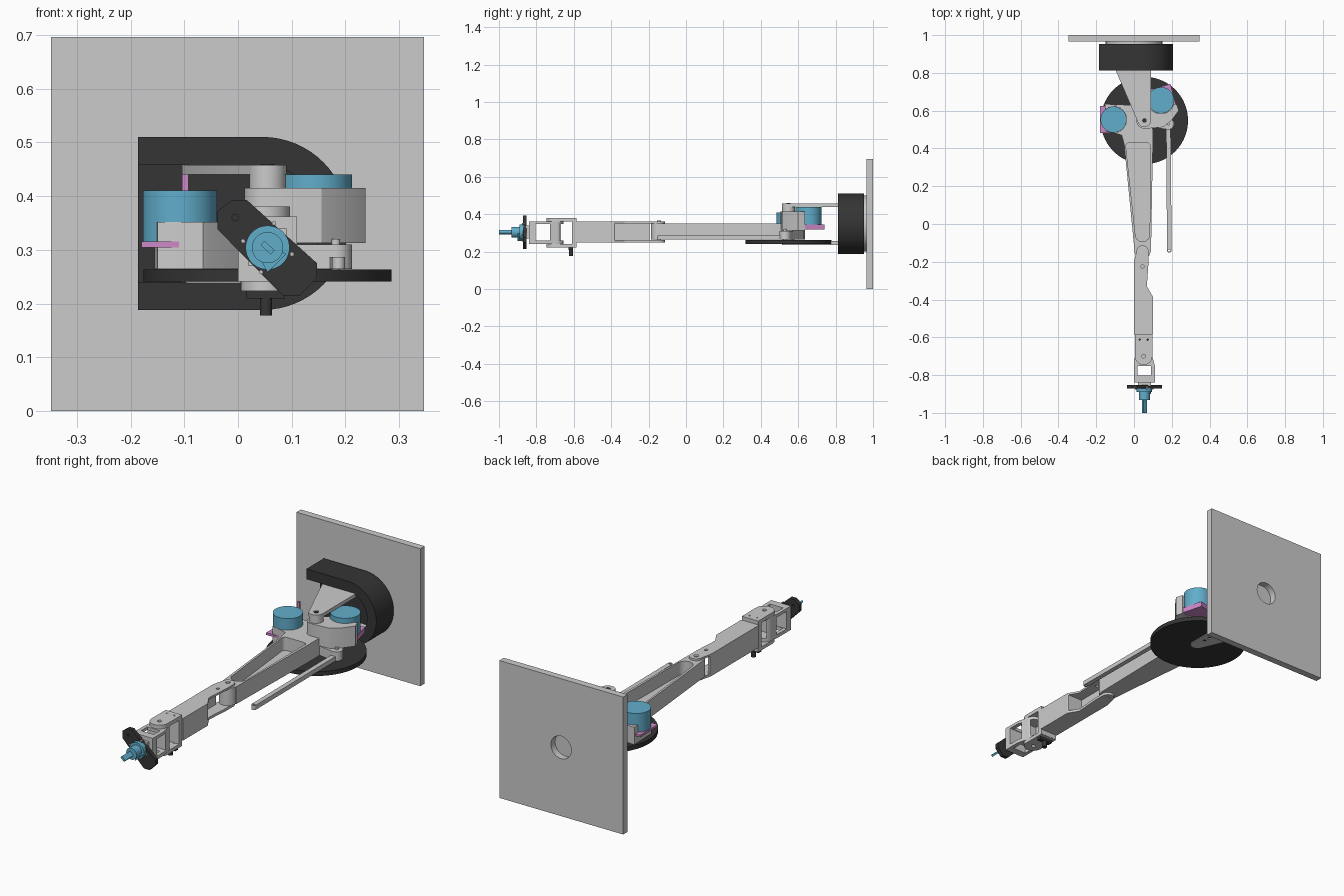
import bpy, bmesh, math
from mathutils import Vector


def material(name, rgb):
    m = bpy.data.materials.new(name)
    m.diffuse_color = (*rgb, 1)
    return m


BLACK = material("black", (0.035, 0.035, 0.035))
BLUE = material("blue", (0.12, 0.42, 0.60))
PINK = material("pink", (0.62, 0.25, 0.58))
MAP = {'x': lambda a, b, h: (h, a, b),
       'y': lambda a, b, h: (a, h, b),
       'z': lambda a, b, h: (a, b, h)}


def arc(cx, cy, r, a0, a1, n=20):
    return [(cx + r * math.cos(math.radians(a0 + (a1 - a0) * i / n)),
             cy + r * math.sin(math.radians(a0 + (a1 - a0) * i / n))) for i in range(n + 1)]


def prism(name, pts, lo, hi, axis='z', mat=None):
    """Extrude a 2D outline along an axis."""
    bm = bmesh.new()
    f = MAP[axis]
    a = [bm.verts.new(f(*p, lo)) for p in pts]
    b = [bm.verts.new(f(*p, hi)) for p in pts]
    n = len(pts)
    bm.faces.new(a)
    bm.faces.new(b[::-1])
    for i in range(n):
        bm.faces.new((a[i], b[i], b[(i + 1) % n], a[(i + 1) % n]))
    bmesh.ops.recalc_face_normals(bm, faces=bm.faces[:])
    me = bpy.data.meshes.new(name)
    bm.to_mesh(me)
    bm.free()
    ob = bpy.data.objects.new(name, me)
    bpy.context.collection.objects.link(ob)
    if mat:
        me.materials.append(mat)
    return ob


def box(name, x, y, z, mat=None):
    return prism(name, [(x[0], y[0]), (x[1], y[0]), (x[1], y[1]), (x[0], y[1])], z[0], z[1], 'z', mat)


def cyl(name, c, r, lo, hi, axis='z', mat=None, n=48):
    return prism(name, arc(c[0], c[1], r, 0, 360 * (n - 1) / n, n - 1), lo, hi, axis, mat)


def capsule(name, p, q, r, lo, hi, mat=None):
    t = math.degrees(math.atan2(q[1] - p[1], q[0] - p[0]))
    return prism(name, arc(*p, r, t + 90, t + 270) + arc(*q, r, t - 90, t + 90), lo, hi, 'z', mat)


def cut(ob, *cutters):
    """Subtract the cutters and delete them."""
    bpy.context.view_layer.objects.active = ob
    for c in cutters:
        c.hide_render = True
        m = ob.modifiers.new("cut", 'BOOLEAN')
        m.operation, m.object, m.solver = 'DIFFERENCE', c, 'EXACT'
        bpy.ops.object.modifier_apply(modifier=m.name)
        bpy.data.objects.remove(c)


P = (0.055, 0.548)      # shoulder axis
E = (0.045, -0.145)     # elbow axis

# wall plate with shallow centre hole, and flange
wall = box("wall_plate", (-0.348, 0.346), (0.965, 1.0), (0, 0.696))
cut(wall, cyl("c", (0, 0.348), 0.057, 0.95, 1.1, 'y'))
cyl("wall_flange", (0, 0.35), 0.15, 0.95, 0.966, 'y')

# horseshoe base with back web
outer = arc(0.045, 0.349, 0.161, -90, 90, 32)
inner = arc(0.045, 0.349, 0.109, 90, -90, 32)
prism("base_horseshoe", [(-0.186, 0.188)] + outer + [(-0.186, 0.51), (-0.186, 0.458)] + inner
      + [(-0.186, 0.24)], 0.813, 0.952, 'y', BLACK)
prism("base_web", [(-0.186, 0.23)] + arc(0.045, 0.349, 0.119, -90, 90, 32) + [(-0.186, 0.468)],
      0.92, 0.951, 'y', BLACK)

# upper and lower shoulder brackets
for name, lo, hi in (("upper", 0.44, 0.458), ("lower", 0.237, 0.256)):
    br = prism(name + "_shoulder_bracket", [(-0.104, 0.93), (-0.104, 0.83)] + arc(*P, 0.035, 200, 360)
               + [(0.09, 0.93)], lo, hi)
    if name == "lower":
        cut(br, *[cyl("c", (0.055, 0.6 + 0.035 * i), 0.008, 0.2, 0.3, n=16) for i in range(3)])
cyl("shoulder_shaft", P, 0.012, 0.24, 0.46, mat=BLACK, n=24)
cyl("shoulder_hub", P, 0.034, 0.262, 0.44)
cyl("shoulder_disc", P, 0.231, 0.241, 0.263, mat=BLACK, n=96)

# upper arm with motor seat and tapered pocket
upper = prism("upper_arm", [(-0.155, 0.635), (-0.02, 0.63), (0.03, 0.60), (0.085, 0.57), (0.10, 0.50),
                            (0.10, 0.42), (0.09, -0.145)] + arc(*E, 0.042, 0, -180)
              + [(-0.052, 0.42), (-0.065, 0.47), (-0.09, 0.478), (-0.15, 0.49)], 0.264, 0.352)
pocket = prism("c", arc(0.045, -0.055, 0.038, 180, 360) + arc(0.068, 0.412, 0.018, 0, 90, 6)
               + arc(-0.025, 0.412, 0.018, 90, 180, 6), 0.285, 0.4)
cut(upper, pocket, cyl("c", (-0.108, 0.553), 0.0695, 0.315, 0.4))

# motor on the upper arm
cyl("left_motor", (-0.108, 0.553), 0.069, 0.312, 0.41, mat=BLUE, n=64)
box("left_motor_flange", (-0.18, -0.037), (0.482, 0.625), (0.304, 0.315), PINK)
box("left_motor_clip", (-0.104, -0.092), (0.622, 0.632), (0.31, 0.44), PINK)

# second motor with its housing and tilted flange
M = Vector((0.143, 0.655))
house = prism("right_motor_housing", arc(*P, 0.043, 110, 260, 14)
              + [(0.09, 0.507), (0.155, 0.513), (0.2, 0.55), (0.237, 0.6), (0.225, 0.635), (0.08, 0.62)],
              0.313, 0.415)
cut(house, cyl("c", M, 0.071, 0.345, 0.5))
cyl("right_motor", M, 0.0695, 0.34, 0.44, mat=BLUE, n=64)
prism("right_motor_flange", [tuple(p) for p in (M + Vector(q) for q in arc(0, 0, 0.1, 60, 330, 3))],
      0.318, 0.345, 'z', PINK)

# crank and push rod
capsule("crank", P, (0.182, 0.53), 0.03, 0.264, 0.31)
rod = capsule("push_rod", (0.182, 0.53), (0.187, -0.14), 0.012, 0.264, 0.287)
cut(rod, cyl("c", (0.187, -0.14), 0.006, 0.2, 0.4, n=16))
cyl("rod_pin", (0.182, 0.53), 0.008, 0.262, 0.32, n=20)

# forearm, a box opening into a clevis at the elbow
fore = prism("forearm", [(0.0, -0.585), (0.10, -0.585), (0.10, -0.385), (0.068, -0.33), (0.077, -0.2)]
             + arc(*E, 0.032, 0, 180) + [(0.0, -0.2)], 0.25, 0.362)
cut(fore, box("c", (0.014, 0.2), (-0.38, 0), (0.263, 0.352)),
    box("c", (-0.1, 0.1), (-0.195, 0), (0.263, 0.352)),
    cyl("c", (0.045, -0.225), 0.008, 0.34, 0.4, n=16))
cyl("elbow_pin", E, 0.011, 0.248, 0.366, n=24)

# wrist fork: top and bottom plates on a back wall
box("wrist_back_wall", (0.005, 0.097), (-0.61, -0.585), (0.225, 0.38))
for name, lo, hi in (("top", 0.362, 0.381), ("bottom", 0.223, 0.241)):
    pl = prism("wrist_%s_plate" % name, [(0.097, -0.586), (0.005, -0.586)]
               + arc(0.051, -0.7, 0.046, 180, 360), lo, hi)
    cut(pl, cyl("c", (0.051, -0.7), 0.01, 0.1, 0.5, n=20),
        *[cyl("c", (x, -0.612), 0.004, 0.1, 0.5, n=12) for x in (0.03, 0.072)])
box("wrist_servo_cap", (0.016, 0.087), (-0.627, -0.603), (0.209, 0.226), BLACK)
cyl("wrist_servo_stub", (0.052, -0.615), 0.0115, 0.178, 0.212, mat=BLACK, n=24)

# tool carrier with windows
carrier = prism("tool_carrier", [(0.0, -0.84), (0.11, -0.84), (0.11, -0.75), (0.097, -0.7)]
                + arc(0.051, -0.7, 0.046, 0, 180) + [(0.0, -0.75)], 0.241, 0.362)
cut(carrier, box("c", (-0.1, 0.2), (-0.805, -0.728), (0.259, 0.347)),
    box("c", (0.018, 0.09), (-0.802, -0.752), (0.1, 0.5)),
    box("c", (0.018, 0.09), (-0.72, -0.6), (0.259, 0.347)))
box("tool_spacer", (0.02, 0.09), (-0.857, -0.838), (0.27, 0.34))

# slanted tool plate
plate = prism("tool_plate", [(-0.038, 0.372), (-0.038, 0.338), (0.083, 0.215), (0.115, 0.215),
                             (0.147, 0.248), (0.147, 0.275), (0.016, 0.393), (-0.01, 0.393)],
              -0.872, -0.852, 'y', BLACK)
cut(plate, cyl("c", (-0.005, 0.36), 0.006, -1, -0.8, 'y', n=16))
for i, p in enumerate(arc(0.055, 0.304, 0.047, -15, 255, 3)):
    cyl("tool_screw_%d" % i, p, 0.004, -0.876, -0.86, 'y', n=12)

# tool motor and flat output shaft
T = (0.055, 0.304)
cyl("tool_motor", T, 0.041, -0.89, -0.868, 'y', BLUE)
cyl("tool_motor_nose", T, 0.029, -0.932, -0.885, 'y', BLUE)
prism("tool_motor_lug", [(0.055, 0.258), (0.09, 0.292), (0.06, 0.31), (0.04, 0.285)], -0.90, -0.87, 'y', BLUE)
prism("tool_shaft", [(0.042, 0.309), (0.049, 0.317), (0.068, 0.299), (0.061, 0.291)], -1.0, -0.93, 'y', BLUE)

# smooth curved walls, keep hard edges
bpy.ops.object.select_all(action='SELECT')
bpy.ops.object.shade_smooth_by_angle(angle=math.radians(25))
